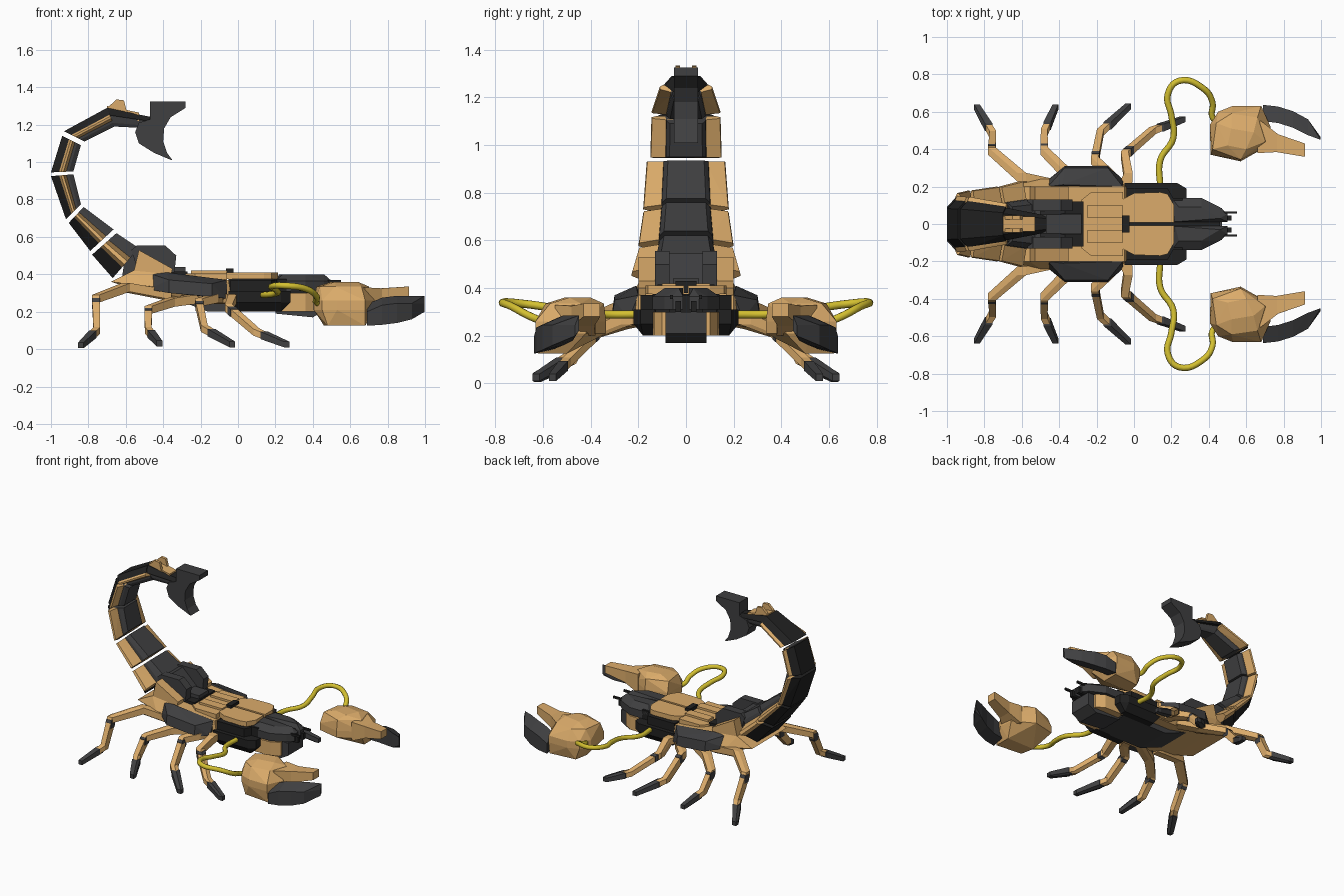
import bpy
import bmesh
from mathutils import Vector

cube = bpy.data.objects.get("Cube")
if cube:
    bpy.data.objects.remove(cube)


def material(name, colour):
    mat = bpy.data.materials.new(name)
    mat.use_nodes = True
    mat.diffuse_color = (*colour, 1)
    shader = next(n for n in mat.node_tree.nodes if n.type == "BSDF_PRINCIPLED")
    shader.inputs["Base Color"].default_value = (*colour, 1)
    shader.inputs["Roughness"].default_value = 0.7
    return mat


tan = material("tan armour", (0.71, 0.41, 0.145))
charcoal = material("charcoal armour", (0.05, 0.05, 0.052))
black = material("black shell", (0.015, 0.015, 0.015))
yellow = material("yellow cable", (0.66, 0.53, 0.03))


def finish(obj, mat, mirror):
    bpy.context.collection.objects.link(obj)
    obj.data.materials.append(mat)
    if mirror:
        mod = obj.modifiers.new("mirror", "MIRROR")
        mod.use_axis = (False, True, False)
        mod.use_mirror_merge = False
    return obj


def solid(name, mat, point_sets, mirror=False):
    """One object made of a faceted convex solid for each point set."""
    bm = bmesh.new()
    for points in point_sets:
        verts = [bm.verts.new(p) for p in points]
        bmesh.ops.convex_hull(bm, input=verts)
        loose = {v for v in verts if v.is_valid and not v.link_faces}
        bmesh.ops.delete(bm, geom=list(loose), context="VERTS")
    bmesh.ops.dissolve_limit(bm, angle_limit=0.02, verts=bm.verts[:], edges=bm.edges[:])
    bmesh.ops.recalc_face_normals(bm, faces=bm.faces[:])
    mesh = bpy.data.meshes.new(name)
    bm.to_mesh(mesh)
    bm.free()
    return finish(bpy.data.objects.new(name, mesh), mat, mirror)


def box(x, y, z):
    return [(a, b, c) for a in x for b in y for c in z]


def side_profile(outline, near, far):
    return [(x, y, z) for x, z in outline for y in (near, far)]


def plan(outline, low, high):
    return [(x, y, z) for x, y in outline for z in (low, high)]


def chain(rings):
    return [a + b for a, b in zip(rings, rings[1:])]


def knot(centre, size):
    c = Vector(centre)
    return [c + Vector(p) for p in box((-size, size), (-size, size), (-size, size))]


# Torso and belly
solid("torso", tan, [
    side_profile([(-.68, .36), (-.56, .42), (-.05, .37), (-.03, .24), (-.2, .24), (-.52, .31)], -.2, .2)
    + side_profile([(-.5, .34), (-.1, .29)], -.24, .24)])
solid("belly", charcoal, [
    side_profile([(-.42, .3), (.2, .3), (.2, .2), (-.16, .2)], -.13, .13)])
solid("waist", black, [box((-.05, .26), (-.14, .14), (.25, .375))])
solid("side_armour", charcoal, [
    [(-.46, .2, .4), (-.38, .21, .41), (-.06, .2, .37), (-.37, .3, .37), (-.14, .3, .35),
     (-.48, .22, .32), (-.37, .31, .3), (-.14, .31, .28), (-.06, .24, .27), (-.06, .2, .27)]], True)
solid("shoulder", black, [
    plan([(-.05, .12), (-.05, .22), (.23, .22), (.28, .19), (.28, .13)], .25, .31)
    + box((-.02, .23), (.12, .18), (.2, .25)),
    plan([(-.04, .12), (-.04, .19), (.18, .19), (.22, .12)], .3, .37)], True)

# Raised back plates
solid("rear_back_plate", tan, [
    plan([(-.28, 0), (-.28, .13), (-.23, .17), (-.06, .17), (-.06, 0)], .37, .405),
    plan([(-.25, .035), (-.25, .1), (-.06, .1), (-.06, .035)], .39, .42)], True)
solid("front_back_plate", tan, [
    plan([(-.065, .008), (-.065, .13), (.0, .165), (.14, .17), (.18, .16), (.215, .1), (.215, .008)],
         .375, .41)], True)
solid("back_latch", black, [box((-.065, -.025), (-.045, .045), (.38, .43))])
solid("spine", black, [box((-.5, -.27), (-.12, .12), (.36, .415))])
solid("spine_ridge", charcoal, [box((-.47, -.28), (-.055, .055), (.4, .44))])

# Tail root
solid("tail_root", charcoal, [
    side_profile([(-.57, .53), (-.54, .555), (-.39, .555), (-.33, .5), (-.34, .41), (-.53, .4)], .07, .13)], True)
solid("tail_root_core", charcoal, [
    side_profile([(-.6, .53), (-.5, .545), (-.37, .42), (-.62, .38)], -.1, .1)])
solid("tail_root_plate", tan, [
    side_profile([(-.53, .53), (-.35, .43), (-.38, .31), (-.57, .36)], .13, .2)], True)

# Tail segments: outer edge, inner edge and half width at each end
tail = [
    ((-.67, .38, -.53, .54, .23), (-.78, .505, -.65, .62, .2)),
    ((-.79, .525, -.665, .64, .2), (-.905, .675, -.825, .76, .18)),
    ((-.92, .695, -.84, .775, .18), (-1, .925, -.88, .935, .165)),
    ((-1, .945, -.88, .95, .15), (-.94, 1.14, -.84, 1.09, .145)),
    ((-.93, 1.165, -.82, 1.11, .145), (-.7, 1.29, -.66, 1.19, .11)),
    ((-.7, 1.29, -.66, 1.19, .1), (-.46, 1.24, -.46, 1.18, .05)),
]


def tail_ring(end, shape):
    x0, z0, x1, z1, width = end
    return [(x0 + (x1 - x0) * depth, side * width * share, z0 + (z1 - z0) * depth)
            for depth, share in shape for side in (-1, 1)]


def tail_part(name, mat, shape, segments):
    solid(name, mat, [tail_ring(a, shape) + tail_ring(b, shape) for a, b in segments])


tail_part("tail_outer_shell", black, [(0, .55), (.4, .87)], tail)
tail_part("tail_side_plates", tan, [(.36, .85), (.45, 1), (.56, .98), (.7, .5)], tail[:-1])
tail_part("tail_inner_shell", charcoal, [(.4, .6), (.8, .56), (1, .46)], tail)
solid("tail_fin", tan, [
    side_profile([(-.72, 1.27), (-.65, 1.335), (-.61, 1.33), (-.59, 1.25)], .025, .045)], True)
solid("tail_cap", tan, [side_profile([(-.7, 1.3), (-.53, 1.265), (-.53, 1.22), (-.7, 1.22)], -.04, .04)])

# Curved stinger blade, from paired points on its back and cutting edges
edges = [((-.47, 1.325), (-.28, 1.325)), ((-.47, 1.22), (-.28, 1.29)), ((-.53, 1.21), (-.36, 1.24)),
         ((-.55, 1.16), (-.395, 1.18)), ((-.53, 1.1), (-.4, 1.11)), ((-.45, 1.05), (-.38, 1.05)),
         ((-.36, 1.012), (-.35, 1.01))]
solid("stinger", charcoal, chain([side_profile(pair, -.05, .05) for pair in edges]))

# Head
solid("head_crest", charcoal, [
    plan([(.2, .012), (.2, .14), (.36, .14), (.46, .09), (.5, .055), (.5, .012)], .31, .365)
    + plan([(.22, .012), (.24, .09), (.36, .09), (.46, .03)], .365, .4)], True)
solid("head_core", black, [box((.2, .46), (-.07, .07), (.27, .37))])
solid("cheek", tan, [plan([(.21, .07), (.21, .14), (.36, .135), (.42, .1), (.42, .07)], .2, .3)], True)
solid("jaw", charcoal, [
    side_profile([(.2, .3), (.2, .19), (.4, .17), (.47, .21), (.47, .3)], -.085, .085)])
solid("feeler", black, [box((.42, .55), (.055, .068), (.355, .37)),
                        box((.44, .52), (.02, .045), (.3, .345))], True)

# Legs: hip to toe
legs = {
    "rear": [(-.38, .2, .29), (-.6, .25, .33), (-.76, .39, .27), (-.755, .48, .1), (-.84, .625, .02)],
    "mid_rear": [(-.22, .19, .27), (-.36, .27, .25), (-.48, .39, .21), (-.48, .49, .1), (-.42, .625, .03)],
    "mid_front": [(-.1, .18, .27), (-.13, .26, .27), (-.21, .34, .25), (-.18, .49, .11), (-.03, .63, .025)],
    "front": [(-.06, .18, .27), (-.03, .25, .27), (-.05, .37, .22), (.1, .5, .09), (.26, .56, .025)],
}
for place, path in legs.items():
    hip, thigh, knee, ankle, toe = map(Vector, path)
    rings = [knot(p, s) for p, s in ((hip, .025), (thigh, .023), (knee, .02), (ankle, .018),
                                     (ankle.lerp(toe, .25), .017))]
    solid(place + "_leg", tan, chain(rings), True)
    solid(place + "_foot", charcoal, [knot(ankle.lerp(toe, .25), .02) + knot(toe, .015)], True)
    solid(place + "_knee_joint", charcoal,
          [knot(knee.lerp(ankle, .1), .021) + knot(knee.lerp(ankle, .2), .021)], True)

# Claws
palm = plan([(.405, .53), (.45, .6), (.53, .632), (.68, .632), (.73, .52), (.72, .42), (.57, .335), (.41, .37)],
            .21, .26)
palm += [(x, y, .335) for x, y in ((.42, .4), (.57, .345), (.7, .44), (.66, .57), (.52, .59), (.44, .54))]
palm += [(x, y, .36) for x, y in ((.5, .42), (.6, .4), (.64, .49), (.52, .51))]
palm += [(x, y, .125) for x, y in ((.46, .5), (.48, .6), (.68, .62), (.68, .5))]
solid("claw_palm", tan, [palm], True)
solid("claw_thumb", tan, chain([
    box((.66, .68), (.38, .55), (.2, .33)),
    box((.76, .77), (.385, .48), (.24, .325)),
    box((.91, .915), (.36, .43), (.28, .335))]), True)
stations = [(.69, .55, .637, .125, .24), (.77, .54, .628, .13, .275), (.85, .515, .603, .14, .285),
            (.93, .475, .56, .16, .285), (.998, .45, .465, .2, .285)]
solid("claw_finger", charcoal, chain([
    [(x, inner, low + .02), (x, outer, low), (x, inner, high), (x, outer, high - .04)]
    for x, inner, outer, low, high in stations]), True)

# Flexible cables joining claws to shoulders
curve = bpy.data.curves.new("claw_cable", "CURVE")
curve.dimensions = "3D"
curve.bevel_depth = .017
curve.bevel_resolution = 2
curve.resolution_u = 6
route = [(.14, .2, .29), (.14, .34, .29), (.21, .46, .3), (.2, .58, .32), (.18, .69, .335),
         (.24, .765, .34), (.37, .725, .32), (.42, .65, .28), (.42, .57, .25), (.46, .54, .24)]
spline = curve.splines.new("BEZIER")
spline.bezier_points.add(len(route) - 1)
for point, place in zip(spline.bezier_points, route):
    point.co = place
    point.handle_left_type = point.handle_right_type = "AUTO"
cable = bpy.data.objects.new("claw_cable", curve)
finish(cable, yellow, False)
bpy.context.view_layer.update()
mesh = bpy.data.meshes.new_from_object(cable.evaluated_get(bpy.context.evaluated_depsgraph_get()))
bpy.data.objects.remove(cable)
mesh.materials.clear()
mesh.polygons.foreach_set("use_smooth", [True] * len(mesh.polygons))
finish(bpy.data.objects.new("claw_cable", mesh), yellow, True)
